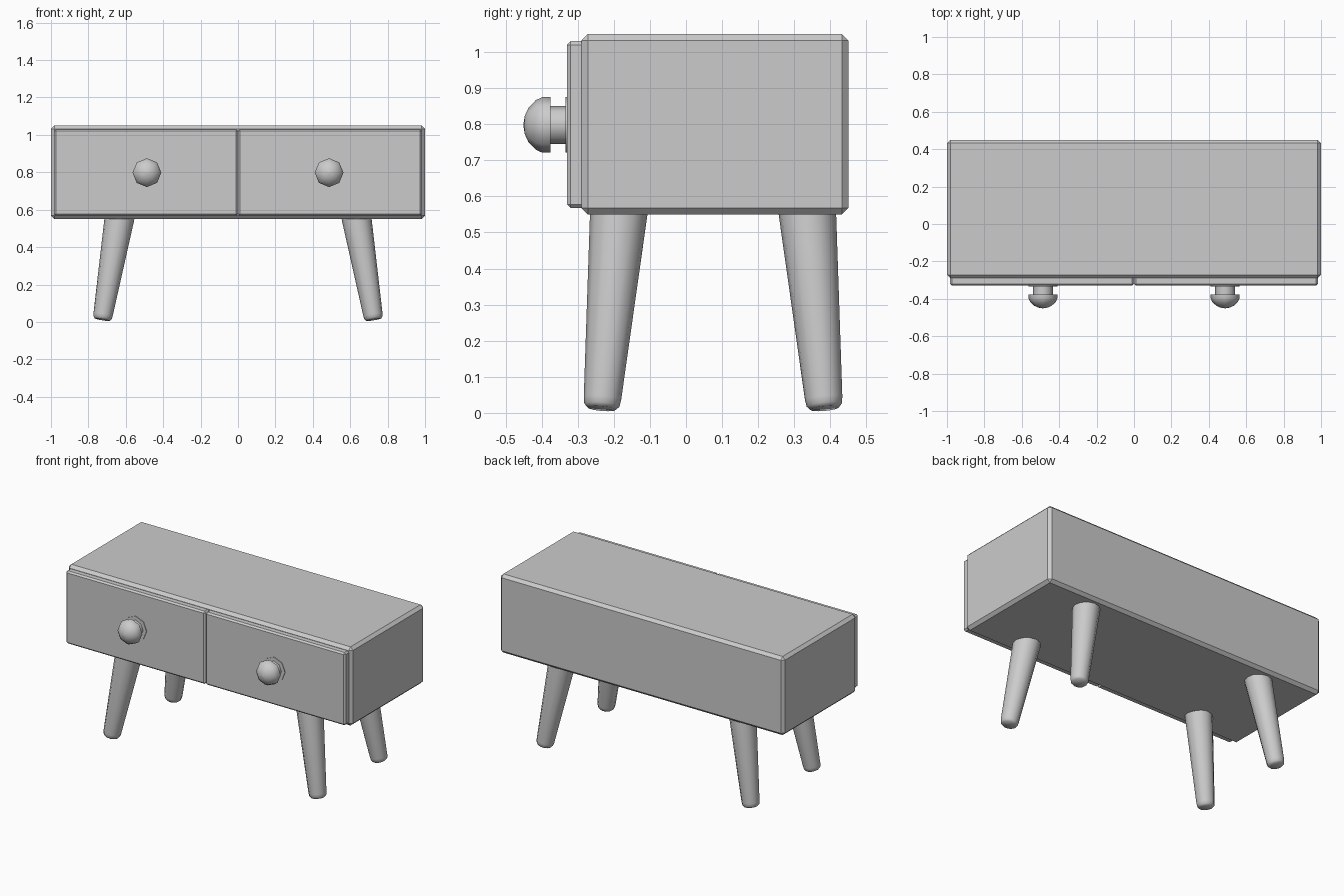
import bpy, bmesh, math
from mathutils import Vector

if "Cube" in bpy.data.objects:
    bpy.data.objects.remove(bpy.data.objects["Cube"])


def box(name, lo, hi, bevel):
    bm = bmesh.new()
    bmesh.ops.create_cube(bm, size=1)
    for v in bm.verts:
        v.co = [(a + b) / 2 + c * (b - a) for a, b, c in zip(lo, hi, v.co)]
    bmesh.ops.bevel(bm, geom=bm.edges[:], offset=bevel, segments=1,
                    affect='EDGES', profile=0.5)
    return finish(bm, name)


def lathe(name, profile, start, end, sides=8, turn=0.0, angle=50):
    """Spin (radius, distance) points about the axis from start to end."""
    bm = bmesh.new()
    start, end = Vector(start), Vector(end)
    rot = (end - start).to_track_quat('Z', 'Y')
    rings = []
    for r, h in profile:
        rings.append([bm.verts.new(start + rot @ Vector((
            r * math.cos(turn + 2 * math.pi * i / sides),
            r * math.sin(turn + 2 * math.pi * i / sides), h)))
            for i in range(sides)])
    for a, b in zip(rings, rings[1:]):
        for i in range(sides):
            j = (i + 1) % sides
            bm.faces.new((a[i], a[j], b[j], b[i]))
    bm.faces.new(rings[0][::-1])
    bm.faces.new(rings[-1])
    bmesh.ops.remove_doubles(bm, verts=bm.verts[:], dist=1e-5)
    return finish(bm, name, angle)


def finish(bm, name, smooth=None):
    bmesh.ops.recalc_face_normals(bm, faces=bm.faces[:])
    mesh = bpy.data.meshes.new(name)
    bm.to_mesh(mesh)
    bm.free()
    ob = bpy.data.objects.new(name, mesh)
    bpy.context.collection.objects.link(ob)
    if smooth:
        bpy.ops.object.select_all(action='DESELECT')
        ob.select_set(True)
        bpy.context.view_layer.objects.active = ob
        bpy.ops.object.shade_smooth_by_angle(angle=math.radians(smooth))
    return ob


# Cabinet body
box("cabinet_body", (-1, -0.29, 0.55), (1, 0.45, 1.05), 0.018)

for side, label in ((-1, "left"), (1, "right")):
    # Drawer front
    xs = sorted((0, side * 0.983))
    box(label + "_drawer_front", (xs[0], -0.33, 0.568), (xs[1], -0.28, 1.03), 0.01)

    # Knob: flange, stem and domed head
    knob = [(0.077, 0), (0.077, 0.006), (0.053, 0.006), (0.053, 0.048),
            (0.077, 0.048), (0.077, 0.07), (0.069, 0.088), (0.047, 0.109),
            (0.025, 0.119), (0.0001, 0.123)]
    x = side * 0.487
    lathe(label + "_knob", knob, (x, -0.328, 0.798), (x, -1, 0.798))

    # Splayed tapered legs
    for depth, place in ((-1, "front"), (1, "back")):
        top = Vector((side * 0.633, 0.075 + depth * 0.261, 0.56))
        foot = Vector((side * 0.726, 0.075 + depth * 0.309, 0.012))
        n = (foot - top).length
        leg = [(0.08, 0), (0.052, n - 0.028), (0.049, n - 0.01), (0.04, n)]
        lathe(f"{place}_{label}_leg", leg, top, foot, sides=12)
